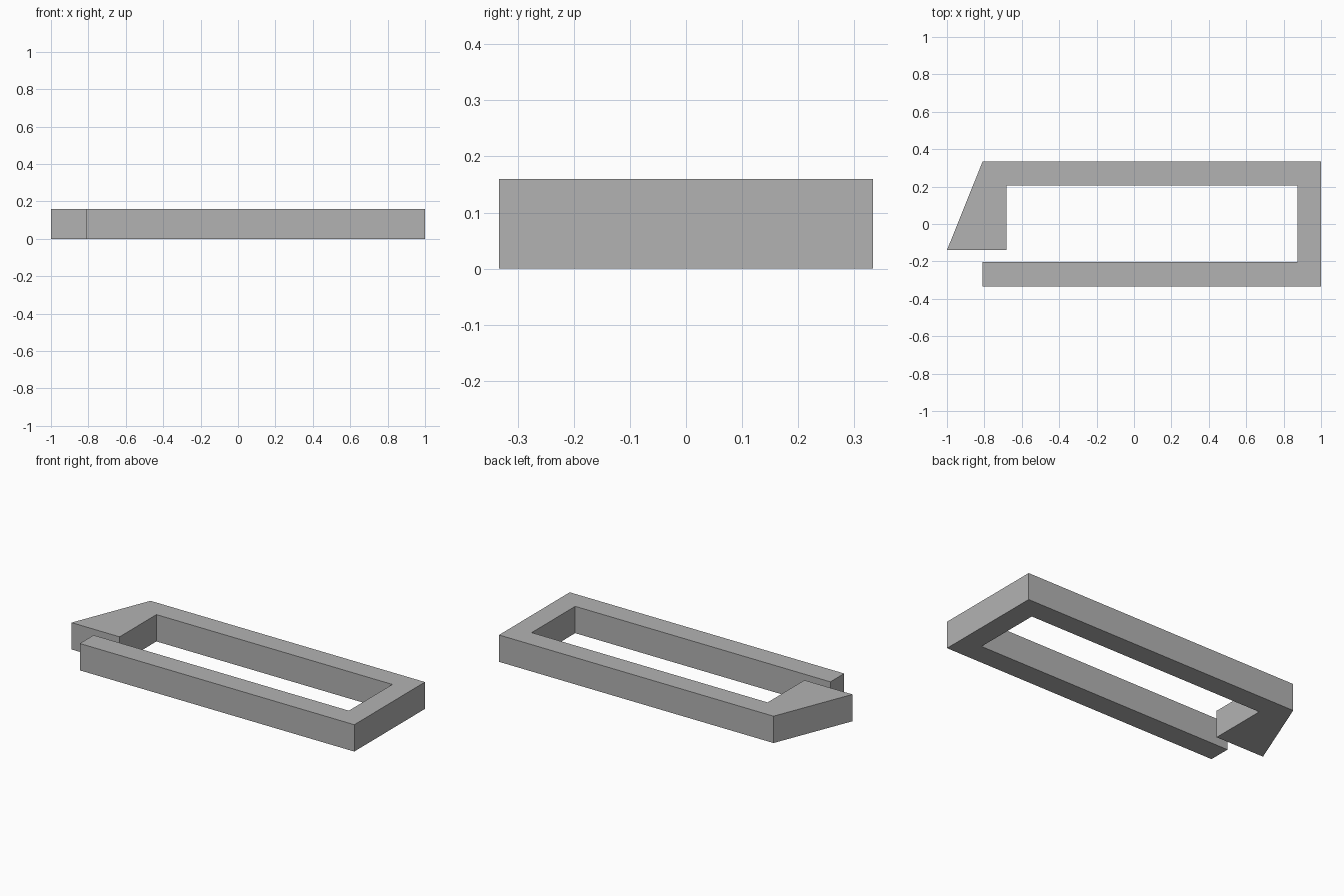
import bpy
import bmesh

cube = bpy.data.objects.get("Cube")
if cube:
    bpy.data.objects.remove(cube, do_unlink=True)

HEIGHT = 0.16

grey = bpy.data.materials.new("plain grey")
grey.use_nodes = True
colour = (0.45, 0.45, 0.45, 1)
grey.diffuse_color = colour
grey.node_tree.nodes["Principled BSDF"].inputs["Base Color"].default_value = colour

# Outline of the open clip, counter-clockwise from the free end of the front arm
outline = [
    (-0.81, -0.333), (1.0, -0.333), (1.0, 0.333), (-0.81, 0.333),
    (-1.0, -0.14), (-0.683, -0.14),              # slanted hook
    (-0.683, 0.207), (0.873, 0.207), (0.873, -0.203), (-0.81, -0.203),  # inner edge
]

# Extrude the outline into a flat-sided solid
bm = bmesh.new()
base = bm.faces.new([bm.verts.new((x, y, 0)) for x, y in outline])
result = bmesh.ops.extrude_face_region(bm, geom=[base], use_keep_orig=True)
top = [v for v in result["geom"] if isinstance(v, bmesh.types.BMVert)]
bmesh.ops.translate(bm, verts=top, vec=(0, 0, HEIGHT))
bmesh.ops.recalc_face_normals(bm, faces=bm.faces)

mesh = bpy.data.meshes.new("open_clip_frame")
bm.to_mesh(mesh)
bm.free()
mesh.materials.append(grey)
bpy.context.collection.objects.link(bpy.data.objects.new("open_clip_frame", mesh))
